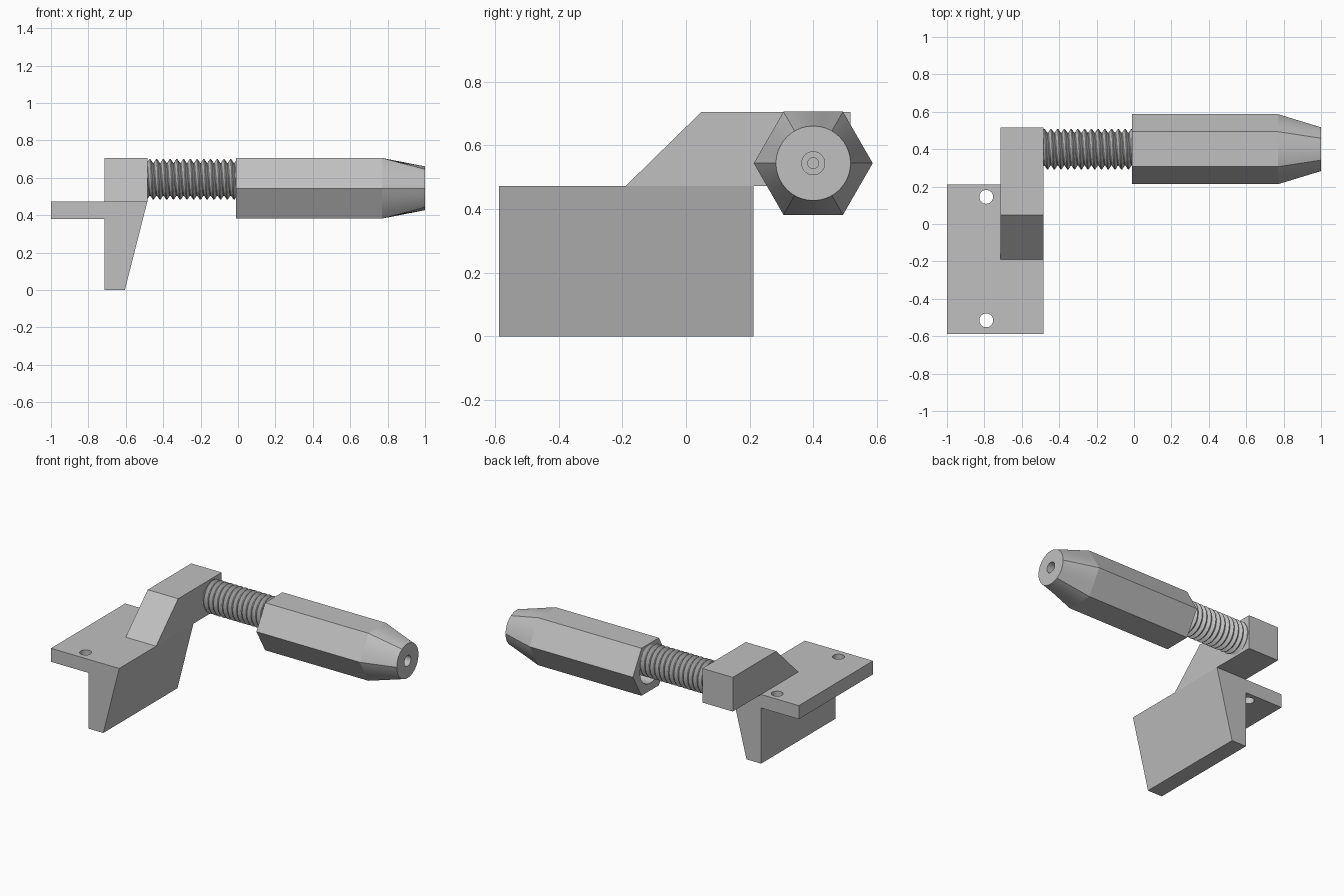
import bpy, bmesh, math

if "Cube" in bpy.data.objects:
    bpy.data.objects.remove(bpy.data.objects["Cube"], do_unlink=True)

GREY = bpy.data.materials.new("plain grey")
GREY.use_nodes = True
GREY.diffuse_color = (0.53, 0.53, 0.53, 1)
GREY.node_tree.nodes["Principled BSDF"].inputs["Base Color"].default_value = GREY.diffuse_color

AXIS_Y = 0.40


def finish(name, bm):
    bmesh.ops.recalc_face_normals(bm, faces=bm.faces)
    mesh = bpy.data.meshes.new(name)
    bm.to_mesh(mesh)
    bm.free()
    mesh.materials.append(GREY)
    obj = bpy.data.objects.new(name, mesh)
    bpy.context.collection.objects.link(obj)
    return obj


def activate(obj):
    bpy.ops.object.select_all(action='DESELECT')
    obj.select_set(True)
    bpy.context.view_layer.objects.active = obj


def smooth(obj):
    activate(obj)
    bpy.ops.object.shade_smooth_by_angle(angle=math.radians(30))


def prism(name, points, shift):
    """Extrude a closed outline of 3D points along a vector."""
    bm = bmesh.new()
    face = bm.faces.new([bm.verts.new(p) for p in points])
    new = bmesh.ops.extrude_face_region(bm, geom=[face])["geom"]
    verts = [g for g in new if isinstance(g, bmesh.types.BMVert)]
    bmesh.ops.translate(bm, verts=verts, vec=shift)
    return finish(name, bm)


# Mounting bracket: flat flange with a tapered leg
outline = [(-1, .38), (-.715, .38), (-.715, 0), (-.605, 0), (-.485, .472), (-1, .472)]
bracket = prism("mounting_bracket", [(x, -.588, z) for x, z in outline], (0, .8, 0))

# Two screw holes through the flange
for y in (-.515, .145):
    bpy.ops.mesh.primitive_cylinder_add(vertices=32, radius=.037, depth=.3, location=(-.79, y, .43))
    cutter = bpy.context.object
    cutter.hide_render = True
    cut = bracket.modifiers.new("screw_hole", 'BOOLEAN')
    cut.operation, cut.object, cut.solver = 'DIFFERENCE', cutter, 'EXACT'
    activate(bracket)
    bpy.ops.object.modifier_apply(modifier=cut.name)
    bpy.data.objects.remove(cutter, do_unlink=True)
smooth(bracket)

# Raised arm with a sloped front
outline = [(-.19, .472), (.048, .705), (.517, .705), (.517, .472)]
prism("raised_arm", [(-.715, y, z) for y, z in outline], (.23, 0, 0))


# Threaded rod: one helical strip, clamped at both ends
def threaded_rod(start, end, centre_z, crest, root, pitch, segments=48):
    bm = bmesh.new()
    profile = [(0, root), (.12, root), (.5, crest), (.62, crest), (1, root)]
    turns = math.ceil((end - start) / pitch) + 1
    previous = None
    for i in range(turns * segments + 1):
        a = math.tau * i / segments
        row = []
        for offset, r in profile:
            x = start + pitch * (i / segments + offset - 1)
            row.append(bm.verts.new((min(max(x, start), end),
                                     AXIS_Y + r * math.cos(a), centre_z + r * math.sin(a))))
        if previous:
            for j in range(len(profile) - 1):
                bm.faces.new((previous[j], previous[j + 1], row[j + 1], row[j]))
        previous = row
    bmesh.ops.remove_doubles(bm, verts=bm.verts, dist=1e-5)
    return finish("threaded_rod", bm)


smooth(threaded_rod(-.5, .02, .592, .109, .088, .036))


# Hexagonal sleeve lofted to a round tip, with a stepped bore
def sleeve(centre_z, apothem, segments=72):
    bm = bmesh.new()
    sixth = math.pi / 3

    def hexagon(a):
        return apothem / math.cos(a % sixth - sixth / 2)

    stations = [(-.01, hexagon), (.77, hexagon), (1, .117), (1, .036), (.88, .036),
                (.88, .017), (.5, .017), (.5, .11), (-.01, .11)]
    rings = []
    for x, radius in stations:
        ring = []
        for i in range(segments):
            a = math.tau * i / segments + 1e-9
            r = radius(a) if callable(radius) else radius
            ring.append(bm.verts.new((x, AXIS_Y + r * math.cos(a), centre_z + r * math.sin(a))))
        rings.append(ring)
    for k, ring in enumerate(rings):
        after = rings[(k + 1) % len(rings)]
        for i in range(segments):
            j = (i + 1) % segments
            bm.faces.new((ring[i], ring[j], after[j], after[i]))
    # Crisp line where the flats meet the tip
    for i in range(segments):
        bm.edges.get((rings[1][i], rings[1][(i + 1) % segments])).smooth = False
    return finish("hexagonal_sleeve", bm)


smooth(sleeve(.544, .162))
